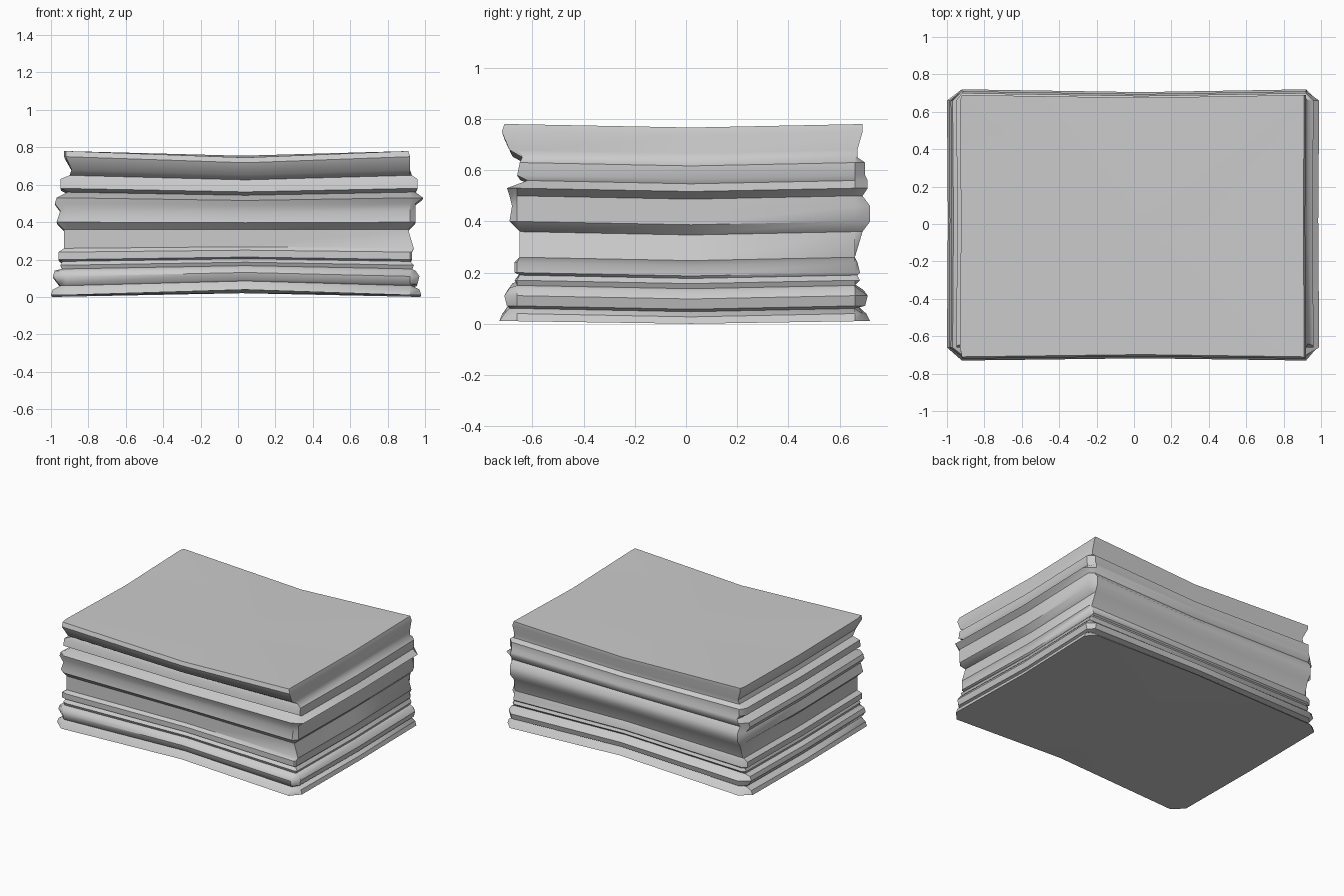
import bpy
import bmesh
import math

default_cube = bpy.data.objects.get("Cube")
if default_cube:
    bpy.data.objects.remove(default_cube, do_unlink=True)

# Wavy side profile in hundredths: height, then reach to -x, +x, -y, +y
PROFILE = [
    (1, 100, 98, 73, 72),
    (4, 99, 97, 71, 69),
    (6, 95, 93, 69, 66),
    (7, 96, 96, 70, 70),
    (11, 99, 97, 71, 71),
    (14, 98, 95, 69, 67),
    (15, 94, 93, 66, 66),
    (17, 95, 94, 67, 68),
    (19, 94, 92, 65, 67),
    (20, 96, 93, 67, 68),
    (24, 96, 93, 67, 67),
    (26, 93, 94, 65, 66),
    (36, 93, 91, 65, 69),
    (40, 97, 95, 69, 72),
    (46, 95, 95, 68, 72),
    (50, 98, 95, 69, 69),
    (53, 97, 99, 70, 71),
    (56, 91, 95, 62, 71),
    (58, 95, 96, 66, 70),
    (63, 95, 96, 65, 70),
    (65, 90, 93, 64, 67),
    (68, 89, 92, 69, 67),
    (75, 93, 92, 72, 69),
    (78, 93, 91, 71, 69),
]
CORNER_X, CORNER_Y = 0.92, 0.66
TOP = 0.78


def ring_points(row):
    """Outline of one layer: blunted corners plus a pinched middle on each side."""
    z, left, right, front, back = (value / 100 for value in row)
    long_z = z + 0.03 - 0.065 * z / TOP      # long sides pinch together
    short_z = max(z - 0.013, 0)              # short sides sag a little
    corners = [(-left, -front), (right, -front), (right, back), (-left, back)]
    middles = [
        (0.04, -front + 0.012, long_z),
        (right - 0.005, 0.02, short_z),
        (0.04, back - 0.015, long_z),
        (-left + 0.005, 0.02, short_z),
    ]
    points = []
    for i, (x, y) in enumerate(corners):
        on_short = (x, math.copysign(min(abs(y), CORNER_Y), y), z)
        on_long = (math.copysign(min(abs(x), CORNER_X), x), y, z)
        pair = [on_short, on_long] if i % 2 == 0 else [on_long, on_short]
        points += pair + [middles[i]]
    return points


def cap(bm, ring, centre_z, upward):
    """Close an end with a fan around a slightly lowered or raised centre."""
    centre = bm.verts.new((0.02, 0.01, centre_z))
    for a, b in zip(ring, ring[1:] + ring[:1]):
        bm.faces.new((a, b, centre) if upward else (b, a, centre))


# Pile of layered sheets
bm = bmesh.new()
rings = [[bm.verts.new(p) for p in ring_points(row)] for row in PROFILE]
for low, high in zip(rings, rings[1:]):
    for i in range(len(low)):
        j = (i + 1) % len(low)
        bm.faces.new((low[i], low[j], high[j], high[i]))
cap(bm, rings[0], 0.02, False)
cap(bm, rings[-1], 0.755, True)
bmesh.ops.remove_doubles(bm, verts=bm.verts, dist=0.001)
bmesh.ops.recalc_face_normals(bm, faces=bm.faces)

mesh = bpy.data.meshes.new("sheet_stack")
bm.to_mesh(mesh)
bm.free()
stack = bpy.data.objects.new("sheet_stack", mesh)
bpy.context.collection.objects.link(stack)

# Plain grey material
grey = bpy.data.materials.new("pale_grey")
grey.use_nodes = True
colour = (0.6, 0.6, 0.6, 1)
grey.diffuse_color = colour
grey.node_tree.nodes["Principled BSDF"].inputs["Base Color"].default_value = colour
mesh.materials.append(grey)

# Smooth folds with crisp creases
bpy.ops.object.select_all(action="DESELECT")
stack.select_set(True)
bpy.context.view_layer.objects.active = stack
bpy.ops.object.shade_smooth_by_angle(angle=math.radians(40))
